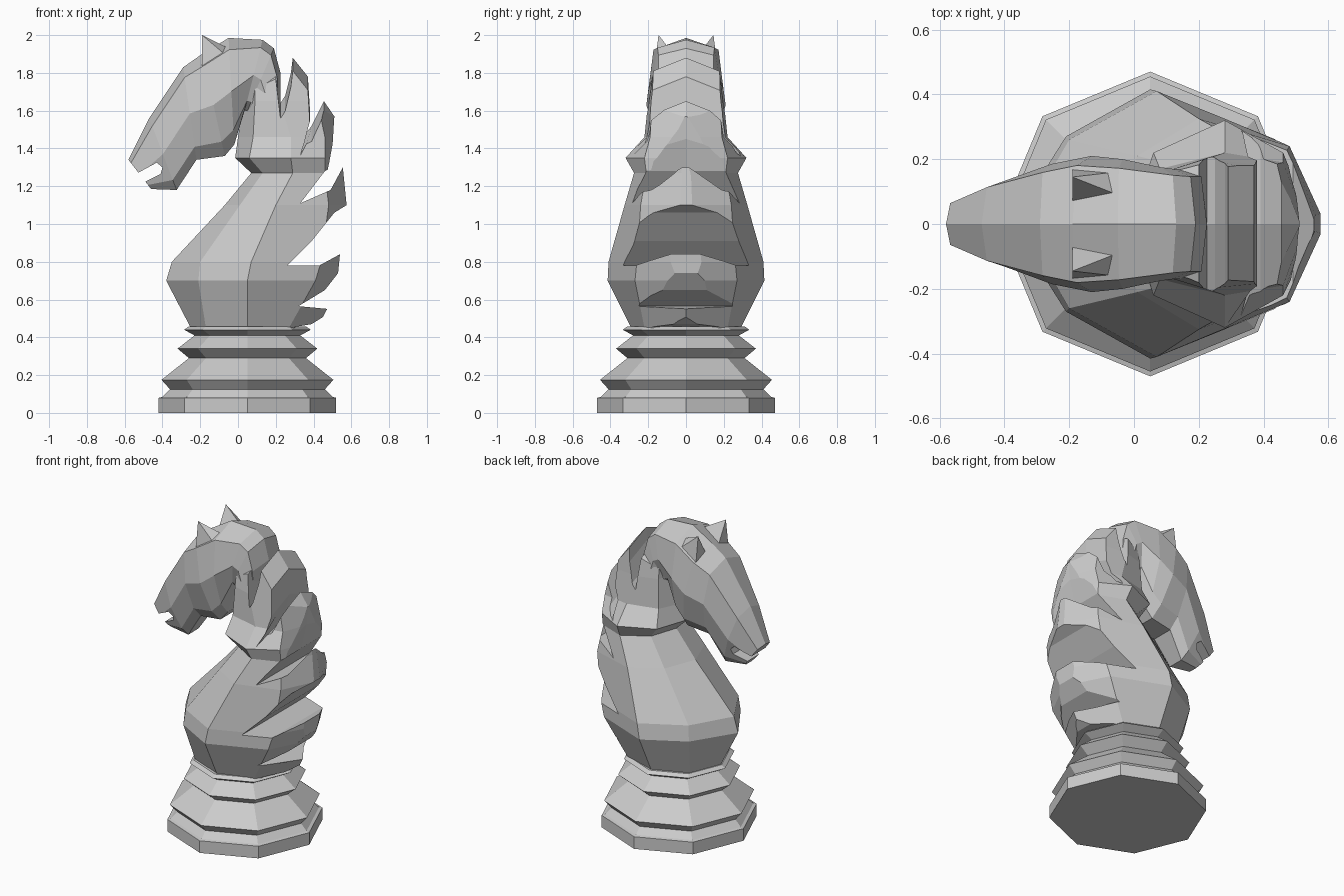
import bpy, bmesh, math

if "Cube" in bpy.data.objects:
    bpy.data.objects.remove(bpy.data.objects["Cube"])


def finish(name, bm):
    bmesh.ops.recalc_face_normals(bm, faces=bm.faces[:])
    me = bpy.data.meshes.new(name)
    bm.to_mesh(me)
    bm.free()
    ob = bpy.data.objects.new(name, me)
    bpy.context.collection.objects.link(ob)
    return ob


def loft(name, rings):
    """Skin a list of equal-length closed rings and cap both ends."""
    bm = bmesh.new()
    rows = [[bm.verts.new(p) for p in r] for r in rings]
    n = len(rows[0])
    for a, b in zip(rows, rows[1:]):
        for i in range(n):
            j = (i + 1) % n
            bm.faces.new((a[i], a[j], b[j], b[i]))
    bm.faces.new(rows[0])
    bm.faces.new(rows[-1])
    return finish(name, bm)


def prism(name, profile, half, slope=lambda z: 0):
    """Side profile (x, z) swept across y, its flanks dropped by slope(z)."""
    return loft(name, [[(x, y, z - abs(y) * slope(z)) for x, z in profile]
                       for y in (-half, 0, half)])


def boolean(ob, cutter, op):
    m = ob.modifiers.new("cut", 'BOOLEAN')
    m.operation, m.object, m.solver = op, cutter, 'EXACT'
    cutter.hide_render = True
    bpy.context.view_layer.objects.active = ob
    bpy.ops.object.modifier_apply(modifier=m.name)
    bpy.data.objects.remove(cutter)


# Turned octagonal base
base = [(0, .47), (.08, .47), (.085, .45), (.125, .41), (.175, .455), (.29, .31),
        (.34, .37), (.41, .28), (.44, .335), (.458, .31)]
loft("base", [[(.05 + r * math.cos(i * math.pi / 4), r * math.sin(i * math.pi / 4), z)
               for i in range(8)] for z, r in base])

# Chest and neck: z, front x, front corner xy, side xy, back corner xy, back x
sections = [
    (.45, -.25, -.17, .20, .05, .29, .27, .22, .42),
    (.70, -.38, -.21, .27, .05, .415, .41, .27, .55),
    (.80, -.35, -.20, .26, .07, .41, .44, .26, .58),
    (1.10, -.07, .01, .21, .20, .325, .48, .24, .59),
    (1.27, .07, .13, .18, .29, .275, .46, .21, .57),
    (1.35, -.015, .06, .22, .28, .32, .46, .22, .55),
    (1.46, .0, .08, .17, .28, .22, .46, .19, .53),
    (1.65, .03, .09, .16, .22, .20, .42, .18, .50),
    (1.90, .05, .09, .12, .20, .17, .41, .16, .42)]
rings = []
for z, f, ax, ay, sx, sy, bx, by, b in sections:
    rings.append([(f, 0, z), (ax, ay, z), (sx, sy, z), (bx, by, z), (b, 0, z),
                  (bx, -by, z), (sx, -sy, z), (ax, -ay, z)])
neck = loft("neck_and_mane", rings)

# Jagged mane silhouette trims the neck
mane = [(-.7, .3), (-.7, 1.6), (0, 1.72), (.2, 1.84), (.225, 1.64), (.25, 1.68),
        (.28, 1.80), (.29, 1.88), (.37, 1.78), (.38, 1.62), (.33, 1.44), (.39, 1.52),
        (.455, 1.65), (.51, 1.57), (.50, 1.45), (.46, 1.28), (.33, 1.11), (.49, 1.18),
        (.555, 1.30), (.575, 1.10), (.51, 1.06), (.39, .91), (.26, .78), (.43, .78),
        (.54, .84), (.53, .74), (.46, .65), (.32, .565), (.48, .55), (.47, .52),
        (.39, .47), (.30, .455), (.30, .3)]
cutter = prism("mane_cutter", mane, .5,
               lambda z: .4 * min(1, max(0, (z - 1.3) / .2)))
boolean(neck, cutter, 'INTERSECT')

# Head: top point, bottom point, half width, running from nose to nape
head_sections = [
    (-.58, 1.34, -.46, 1.185, .075),
    (-.47, 1.56, -.325, 1.18, .132),
    (-.29, 1.83, -.22, 1.34, .185),
    (-.19, 1.90, -.07, 1.36, .21),
    (-.05, 1.985, -.02, 1.42, .20),
    (.13, 1.975, .035, 1.60, .175),
    (.19, 1.93, .05, 1.60, .17),
    (.225, 1.80, .07, 1.56, .17),
    (.225, 1.64, .09, 1.50, .16)]
across = [(0, 0), (.11, .86), (.5, 1), (.86, .72), (1, .4),
          (1, -.4), (.86, -.72), (.5, -1), (.11, -.86)]
head = loft("head", [[(tx + (bx - tx) * t, w * s, tz + (bz - tz) * t) for t, s in across]
                     for tx, tz, bx, bz, w in head_sections])

# Mouth notch
mouth = prism("mouth_cutter", [(-.62, 1.225), (-.54, 1.265), (-.43, 1.325), (-.40, 1.30),
                               (-.41, 1.265), (-.47, 1.235), (-.6, 1.17)], .4)
boolean(head, mouth, 'DIFFERENCE')

# Pointed ears
for side, label in ((1, "left"), (-1, "right")):
    bm = bmesh.new()
    for x, y, z in [(-.19, .17, 1.82), (-.19, .145, 2.0), (-.05, .09, 1.93),
                    (-.19, .07, 1.87), (-.06, .16, 1.89)]:
        bm.verts.new((x, y * side, z))
    bmesh.ops.convex_hull(bm, input=bm.verts[:])
    finish("ear_" + label, bm)
